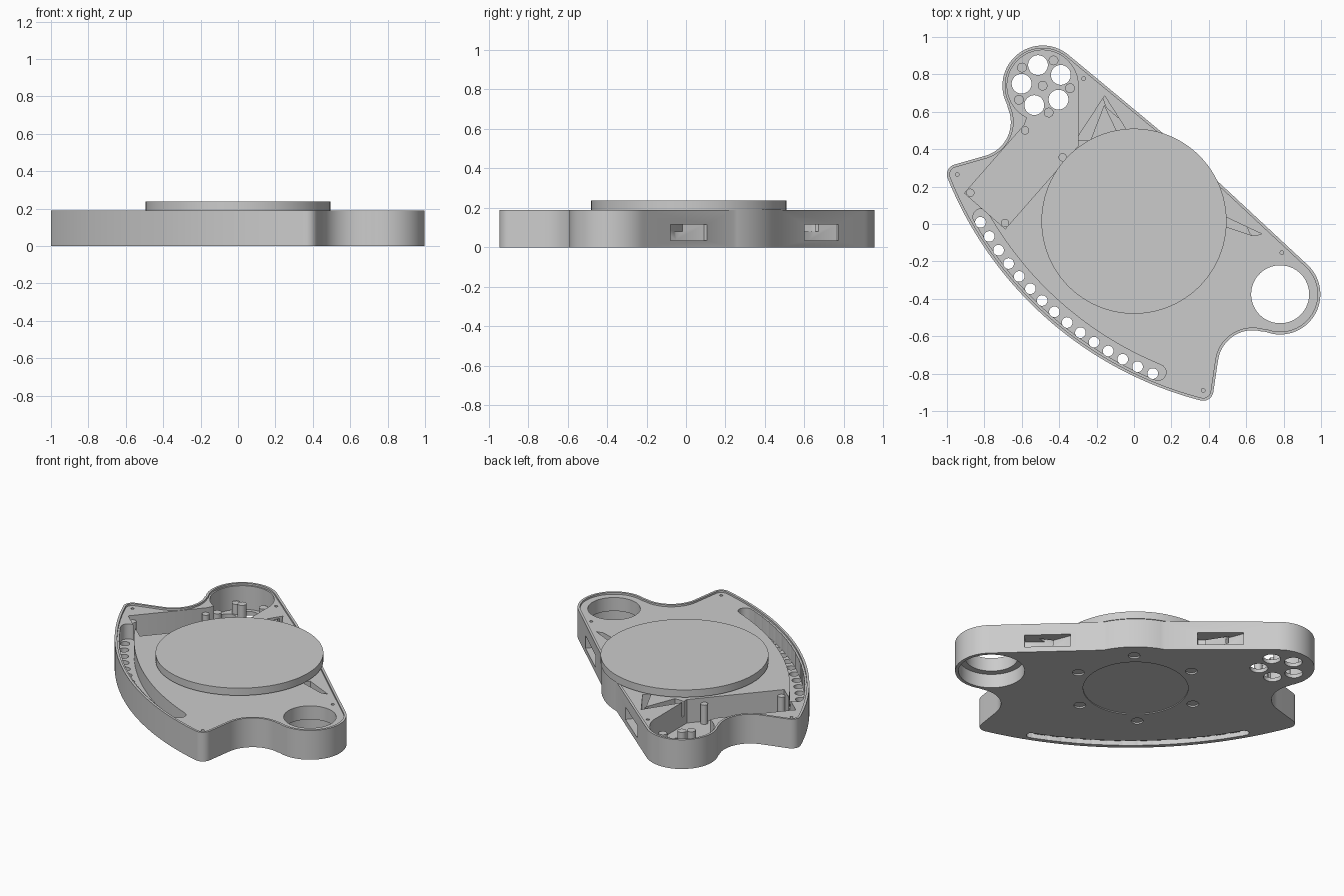
import bpy, bmesh, math
from mathutils import Matrix

if "Cube" in bpy.data.objects:
    bpy.data.objects.remove(bpy.data.objects["Cube"])

# Everything is laid out symmetrically in a (u, v) plan, then turned into place
PLACE = Matrix.Translation((0, 0.015, 0)) @ Matrix.Rotation(math.radians(-41.29), 4, 'Z')
LOBE, CORNER, ARC_V = (0.845, 0.222), (0.875, -0.436), 1.302
TRACK_R = 1.947

grey = bpy.data.materials.new("plain grey")
grey.diffuse_color = (0.6, 0.6, 0.6, 1)
grey.use_nodes = True
grey.node_tree.nodes["Principled BSDF"].inputs["Base Color"].default_value = grey.diffuse_color


def arc(c, r, a0, a1, n):
    """Points on an arc, angles in degrees."""
    return [(c[0] + r * math.cos(math.radians(a0 + (a1 - a0) * i / n)),
             c[1] + r * math.sin(math.radians(a0 + (a1 - a0) * i / n))) for i in range(n + 1)]


def circle(c, r, n=40):
    return arc(c, r, 0, 360, n)[:-1]


def outline(d):
    """Case outline moved inward by d."""
    notch = (0.985, -0.16)
    dx, dy = CORNER[0] - notch[0], CORNER[1] - notch[1]
    turn = math.degrees(math.acos((0.187 + 0.055) / math.hypot(dx, dy)))
    end = math.degrees(math.atan2(dy, dx)) % 360 - turn
    start = math.degrees(math.atan2(LOBE[1] - notch[1], LOBE[0] - notch[0]))
    low = math.degrees(math.atan2(CORNER[1] - ARC_V, CORNER[0]))
    half = arc((0, 0), 0.49 - d, 90, 68.5, 8)
    half += arc(LOBE, 0.215 - d, 88.5, start - 180, 32)
    half += arc(notch, 0.187 + d, start, end, 20)[1:]
    half += arc(CORNER, 0.055 - d, end - 180, low, 12)
    half += arc((0, ARC_V), 2.001 - d, low, -90, 24)[1:]
    return half + [(-u, v) for u, v in reversed(half[1:-1])]


def solid(name, pieces):
    """Object made of vertical prisms: (points, bottom, top)."""
    bm = bmesh.new()
    for pts, z0, z1 in pieces:
        lo = [bm.verts.new((u, v, z0)) for u, v in pts]
        hi = [bm.verts.new((u, v, z1)) for u, v in pts]
        bm.faces.new(lo)
        bm.faces.new(hi)
        for i in range(len(pts)):
            j = (i + 1) % len(pts)
            bm.faces.new((lo[i], lo[j], hi[j], hi[i]))
    bmesh.ops.recalc_face_normals(bm, faces=bm.faces)
    bm.transform(PLACE)
    me = bpy.data.meshes.new(name)
    bm.to_mesh(me)
    bm.free()
    me.materials.append(grey)
    ob = bpy.data.objects.new(name, me)
    bpy.context.collection.objects.link(ob)
    return ob


def cut(target, name, pieces):
    """Subtract prisms from the target and drop the cutter."""
    cutter = solid(name, pieces)
    cutter.hide_render = True
    mod = target.modifiers.new(name, 'BOOLEAN')
    mod.operation, mod.solver, mod.object = 'DIFFERENCE', 'EXACT', cutter
    bpy.context.view_layer.objects.active = target
    bpy.ops.object.modifier_apply(modifier=name)
    bpy.data.objects.remove(cutter)


def smooth(ob):
    bpy.ops.object.select_all(action='DESELECT')
    ob.select_set(True)
    bpy.context.view_layer.objects.active = ob
    bpy.ops.object.shade_smooth_by_angle(angle=math.radians(30))


def track(r, half_width, reach):
    """Curved pill following the front edge."""
    c = (0, ARC_V)
    a = math.degrees(math.asin(reach / r))
    ends = [arc(c, r, -90 + s * a, -90, 1)[0] for s in (-1, 1)]
    return (arc(c, r + half_width, -90 - a, -90 + a, 40)
            + arc(ends[1], half_width, -90 + a, 90 + a, 10)[1:-1]
            + arc(c, r - half_width, -90 + a, -90 - a, 40)
            + arc(ends[0], half_width, 90 - a, 270 - a, 10)[1:-1])


# Case with raised rim
case = solid("case", [(outline(0), 0, 0.19)])
cut(case, "rim_recess", [(outline(0.015), 0.178, 0.3)])

# Open bay: round lobe and the rectangular pit beside the turntable
lobe_a = (-LOBE[0], LOBE[1])
cut(case, "lobe_bay", [(circle(lobe_a, 0.19, 56), 0.025, 0.3)])
pit = [(-0.78, -0.485), (-0.49, -0.485), (-0.49, 0.106), (-0.71, 0.354),
       (-0.80, 0.222), (-0.80, 0.05), (-0.78, 0.0)]
cut(case, "pit", [(pit, 0.0253, 0.3)])

# Five finger holes in the lobe floor
def around(c, r, first, n):
    return arc(c, r, first, first + 360, n)[:-1]


cut(case, "lobe_holes", [(circle(p, 0.053), -0.1, 0.1) for p in around(lobe_a, 0.113, 144, 5)])

# Large round hole, wider underneath
cut(case, "large_hole", [(circle(LOBE, 0.155, 56), -0.1, 0.3)])
cut(case, "large_hole_underside", [(circle(LOBE, 0.195, 56), -0.1, 0.09)])

# Curved track with a row of fifteen holes
cut(case, "track_groove", [(track(1.93, 0.043, 0.63), 0.08, 0.3)])
cut(case, "track_underside", [(track(TRACK_R, 0.027, 0.63), -0.1, 0.03)])
span = math.degrees(math.asin(0.613 / TRACK_R))
row = arc((0, ARC_V), TRACK_R, -90 - span, -90 + span, 14)
cut(case, "track_holes", [(circle(p, 0.0285, 24), -0.1, 0.2) for p in row])

# Port windows in the back wall, with slots opening above them
port = [(0.645, 0.55), (0.645, 0.36), (0.51, 0.36), (0.375, 0.43), (0.375, 0.55)]
cut(case, "ports", [([(u - s, v) for u, v in port], 0.035, 0.115) for s in (0, 1.02)])
slot = [(0.56, 0.40), (0.53, 0.362), (0.36, 0.29), (0.36, 0.342)]
cut(case, "port_slots", [(slot, 0.08, 0.3), ([(-u, v) for u, v in slot], 0.08, 0.3)])
cut(case, "side_slot", [([(-0.56, 0.40), (-0.53, 0.362), (-0.46, 0.17), (-0.52, 0.12)], 0.081, 0.3)])

# Screw holes on the deck, shallow marks underneath
screws = [(s * u, v) for s in (-1, 1) for u, v in ((0.875, -0.436), (0.705, 0.395))]
cut(case, "screw_holes", [(circle(p, 0.01, 16), 0.1, 0.3) for p in screws])
cut(case, "base_marks", [(circle((0, 0), 0.31, 64), -0.1, 0.006)]
    + [(circle(p, 0.035, 24), -0.1, 0.01) for p in around((0, 0), 0.385, 30, 6)])
smooth(case)

# Standoff posts in the bay
posts = [(circle(p, 0.026, 20), 0.02, 0.09) for p in around(lobe_a, 0.147, 108, 5)]
posts.append((circle(lobe_a, 0.026, 20), 0.02, 0.15))
posts += [(circle(p, 0.022, 20), 0.02, 0.15)
          for p in ((-0.758, -0.463), (-0.512, -0.463), (-0.512, 0.005), (-0.758, -0.02))]
smooth(solid("standoff_posts", posts))

# Turntable disc on its neck
smooth(solid("turntable_neck", [(circle((0, 0), 0.465, 96), 0.12, 0.2)]))
smooth(solid("turntable_disc", [(circle((0, 0), 0.495, 96), 0.19, 0.238)]))
